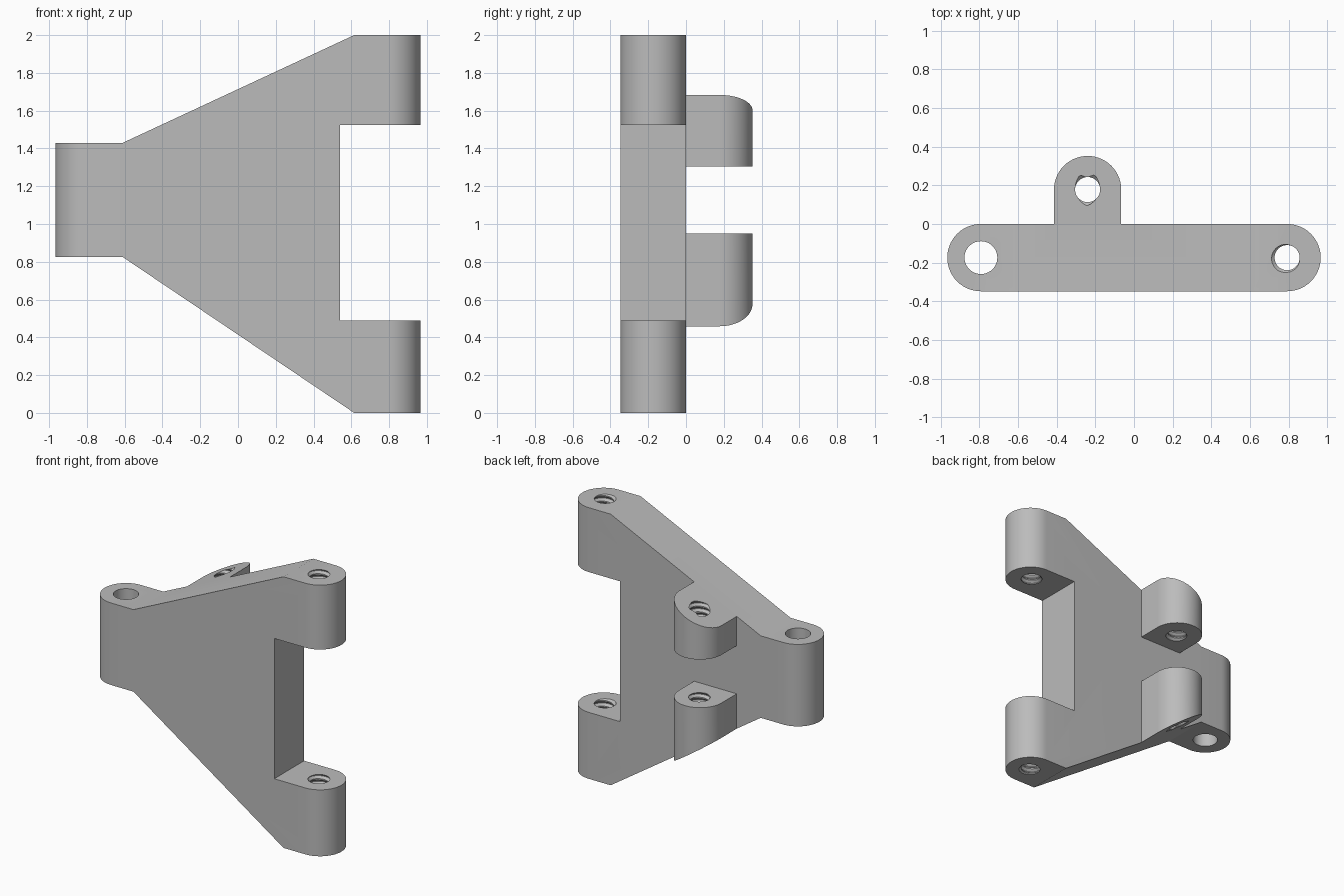
import bpy, bmesh
from math import pi, sin, cos, radians

cube = bpy.data.objects.get("Cube")
if cube:
    bpy.data.objects.remove(cube, do_unlink=True)

R = 0.174        # rounded end radius, half the plate thickness
END_X = 0.792    # hinge axis offset
LUG_X, LUG_Y = -0.24, 0.178


def finish(bm, name):
    bmesh.ops.recalc_face_normals(bm, faces=bm.faces)
    mesh = bpy.data.meshes.new(name)
    bm.to_mesh(mesh)
    bm.free()
    obj = bpy.data.objects.new(name, mesh)
    bpy.context.collection.objects.link(obj)
    return obj


def prism(name, points, offset):
    """Extrude a closed 3D outline along an offset."""
    bm = bmesh.new()
    face = bm.faces.new([bm.verts.new(p) for p in points])
    top = bmesh.ops.extrude_face_region(bm, geom=[face])["geom"]
    bmesh.ops.translate(bm, vec=offset, verts=[v for v in top if isinstance(v, bmesh.types.BMVert)])
    return finish(bm, name)


def arc(cx, cy, r, start, end, n=28):
    angles = [radians(start + (end - start) * i / n) for i in range(n + 1)]
    return [(cx + r * cos(a), cy + r * sin(a)) for a in angles]


def thread_cutter(name, x, y, z0, z1, minor=0.065, major=0.082, pitch=0.042, n=32):
    """Closed helical tool with a flat-topped thread form."""
    form = [(0, minor), (0.2, minor), (0.55, major), (0.65, major)]
    m = len(form)
    turns = int((z1 - z0) / pitch)
    bm = bmesh.new()
    rows = []
    for k in range(turns * m):
        frac, r = form[k % m]
        row = []
        for j in range(n):
            a = 2 * pi * j / n
            z = z0 + pitch * (k // m + frac + j / n)
            row.append(bm.verts.new((x + r * cos(a), y + r * sin(a), z)))
        rows.append(row)

    def vert(k, j):
        return rows[k][j] if j < n else rows[k + m][0]

    for k in range(len(rows) - 1):
        for j in range(n):
            if j < n - 1 or k + 1 + m < len(rows):
                bm.faces.new((vert(k, j), vert(k, j + 1), vert(k + 1, j + 1), vert(k + 1, j)))
    # Fan each open end to a point beyond the part
    rim = [e for e in bm.edges if e.is_boundary]
    low = bm.verts.new((x, y, z0 - 0.05))
    high = bm.verts.new((x, y, z1 + 0.1))
    mid = (z0 + z1) / 2
    for e in rim:
        tip = low if e.verts[0].co.z < mid else high
        bm.faces.new((e.verts[0], e.verts[1], tip))
    return finish(bm, name)


def boolean(obj, tool, operation):
    mod = obj.modifiers.new("cut", "BOOLEAN")
    mod.operation, mod.object, mod.solver = operation, tool, "EXACT"
    graph = bpy.context.evaluated_depsgraph_get()
    mesh = bpy.data.meshes.new_from_object(obj.evaluated_get(graph))
    obj.modifiers.clear()
    obj.data = mesh
    bpy.data.objects.remove(tool, do_unlink=True)


# Plan outline: long rounded plate with one rounded lug on the back
plan = (arc(-END_X, -R, R, 90, 270) + arc(END_X, -R, R, -90, 90)
        + [(LUG_X + R, 0)] + arc(LUG_X, LUG_Y, R, 0, 180) + [(LUG_X - R, 0)])
bracket = prism("hinge_bracket", [(x, y, -0.1) for x, y in plan], (0, 0, 2.2))

# Front silhouette: narrow knuckle on the right, forked arms on the left
side = [(-1.1, 0.825), (-0.61, 0.825), (0.615, 0), (1.1, 0), (1.1, 0.49), (0.54, 0.49),
        (0.54, 1.525), (1.1, 1.525), (1.1, 2), (0.615, 2), (-0.61, 1.43), (-1.1, 1.43)]
boolean(bracket, prism("silhouette", [(x, -0.6, z) for x, z in side], (0, 1.2, 0)), "INTERSECT")

# Gap that splits the back lug in two
gap = [(-0.5, 0, 0.95), (0, 0, 0.95), (0, 0, 1.305), (-0.5, 0, 1.305)]
boolean(bracket, prism("lug_gap", gap, (0, 0.5, 0)), "DIFFERENCE")

# Plain pin hole in the knuckle
hole = [(x, y, 0.5) for x, y in arc(-END_X, -R, 0.085, 0, 351, 39)]
boolean(bracket, prism("pin_hole", hole, (0, 0, 1.2)), "DIFFERENCE")

# Threaded holes through the arms and the lugs
boolean(bracket, thread_cutter("arm_thread", END_X, -R, -0.15, 2.2), "DIFFERENCE")
boolean(bracket, thread_cutter("lug_thread", LUG_X, LUG_Y, 0.2, 1.9), "DIFFERENCE")

# Single grey finish
grey = bpy.data.materials.new("plain_grey")
grey.use_nodes = True
colour = (0.5, 0.5, 0.5, 1)
grey.diffuse_color = colour
grey.node_tree.nodes["Principled BSDF"].inputs["Base Color"].default_value = colour
bracket.data.materials.clear()
bracket.data.materials.append(grey)

bpy.ops.object.select_all(action="DESELECT")
bracket.select_set(True)
bpy.context.view_layer.objects.active = bracket
bpy.ops.object.shade_smooth_by_angle(angle=radians(30))
